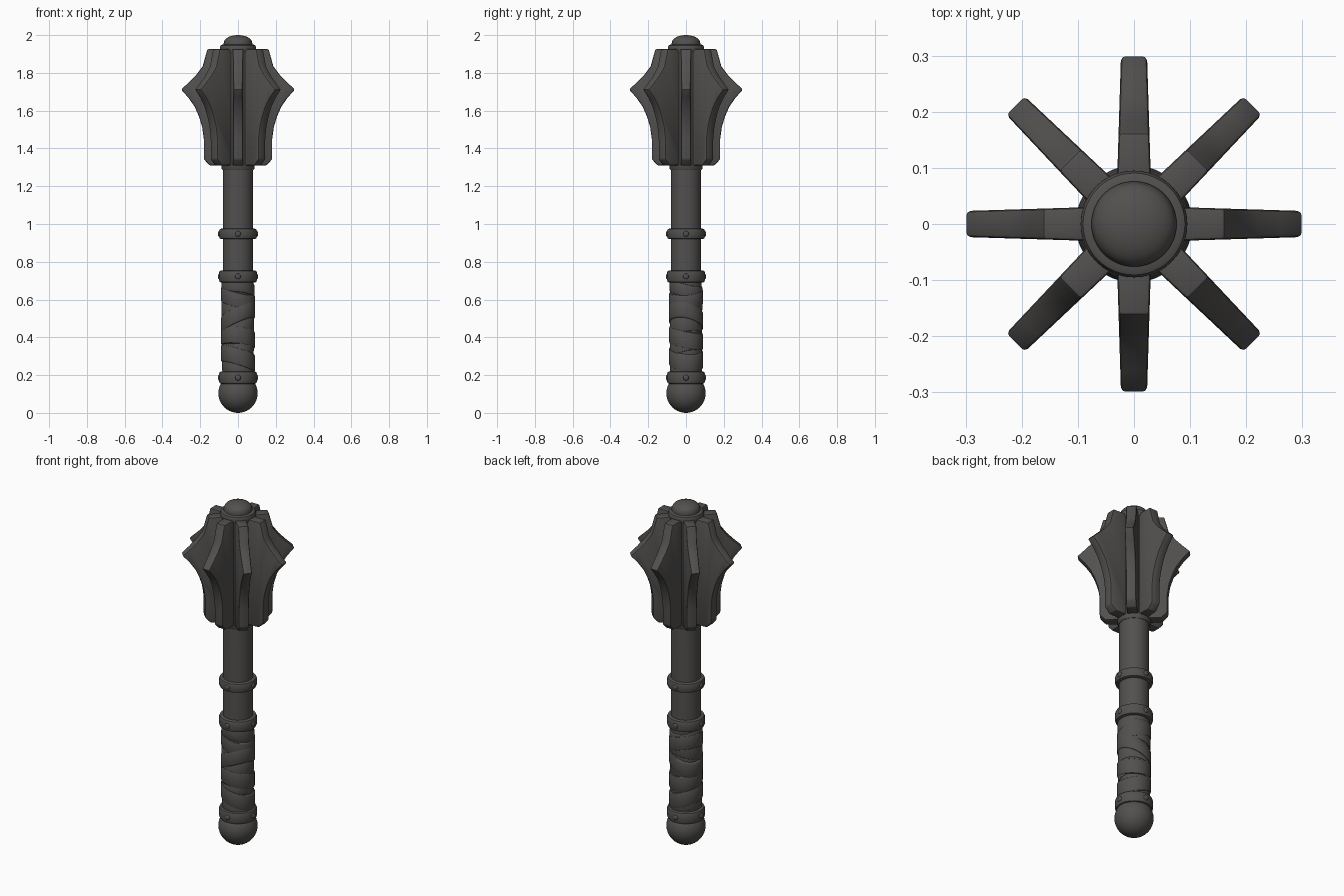
import bpy, bmesh, math
from mathutils import Matrix, Vector

if "Cube" in bpy.data.objects:
    bpy.data.objects.remove(bpy.data.objects["Cube"])

iron = bpy.data.materials.new("dark iron")
iron.diffuse_color = (0.085, 0.081, 0.078, 1)
iron.use_nodes = True
iron.node_tree.nodes["Principled BSDF"].inputs["Base Color"].default_value = iron.diffuse_color


def finish(name, bm, angle=35):
    bmesh.ops.recalc_face_normals(bm, faces=bm.faces)
    mesh = bpy.data.meshes.new(name)
    bm.to_mesh(mesh)
    bm.free()
    ob = bpy.data.objects.new(name, mesh)
    bpy.context.collection.objects.link(ob)
    mesh.materials.append(iron)
    bpy.ops.object.select_all(action='DESELECT')
    ob.select_set(True)
    bpy.context.view_layer.objects.active = ob
    bpy.ops.object.shade_smooth_by_angle(angle=math.radians(angle))
    return ob


def lathe(name, profile, closed=False, shear=(0, 0), n=48):
    """Spin (radius, z) points around z; shear tilts the ring."""
    bm = bmesh.new()
    rings = []
    for r, z in profile:
        if r < 1e-5:
            rings.append([bm.verts.new((0, 0, z))] * n)
            continue
        ring = []
        for i in range(n):
            a = 2 * math.pi * i / n
            x, y = r * math.cos(a), r * math.sin(a)
            ring.append(bm.verts.new((x, y, z + shear[0] * x + shear[1] * y)))
        rings.append(ring)
    pairs = list(zip(rings, rings[1:]))
    if closed:
        pairs.append((rings[-1], rings[0]))
    for lo, hi in pairs:
        for i in range(n):
            j = (i + 1) % n
            vs = list(dict.fromkeys((lo[i], lo[j], hi[j], hi[i])))
            if len(vs) > 2:
                bm.faces.new(vs)
    return finish(name, bm)


def band(name, r_in, r_out, z0, z1, b, shear=(0, 0)):
    """Ring with softened outer edges."""
    k = b * 0.3
    return lathe(name, [(r_in, z0), (r_out - b, z0), (r_out - k, z0 + k), (r_out, z0 + b),
                        (r_out, z1 - b), (r_out - k, z1 - k), (r_out - b, z1), (r_in, z1)],
                 True, shear)


# pommel
lathe("pommel", [(0.104 * math.sin(math.pi * i / 20), 0.104 - 0.104 * math.cos(math.pi * i / 20))
                 for i in range(21)])

# shaft and head core
lathe("shaft", [(0, 0.15), (0.078, 0.15), (0.08, 0.75), (0.08, 1.3), (0, 1.3)])
lathe("head_core", [(0, 1.285), (0.082, 1.285), (0.088, 1.295), (0.088, 1.92), (0, 1.92)])

# top collar and dome
band("top_collar", 0.02, 0.095, 1.905, 1.95, 0.014)
dome = [(0.02, 1.93), (0.074, 1.93), (0.076, 1.955)]
dome += [(0.074 * math.cos(t * math.pi / 16), 1.962 + 0.038 * math.sin(t * math.pi / 16))
         for t in range(8)] + [(0, 2.0)]
lathe("top_dome", dome)

# riveted rings
for i, (z0, z1) in enumerate([(0.153, 0.22), (0.69, 0.755), (0.92, 0.976)]):
    band(f"ring_{i + 1}", 0.06, 0.1, z0, z1, 0.012)
    bm = bmesh.new()
    for q in range(4):
        a = q * math.pi / 2
        m = (Matrix.Translation((0.099 * math.cos(a), 0.099 * math.sin(a), (z0 + z1) / 2))
             @ Matrix.Rotation(a, 4, 'Z') @ Matrix.Diagonal((0.008, 0.015, 0.015, 1)))
        bmesh.ops.create_uvsphere(bm, u_segments=12, v_segments=8, radius=1, matrix=m)
    finish(f"ring_rivets_{i + 1}", bm, 60)

# leather style grip wraps: overlapping tilted bands (centre z, half height, radius, tilt)
lathe("grip_core", [(0, 0.2), (0.082, 0.2), (0.082, 0.71), (0, 0.71)])
wraps = [(0.245, 0.035, 0.086, -0.15, 0.1), (0.29, 0.045, 0.090, -0.30, -0.1),
         (0.35, 0.040, 0.086, 0.20, 0.25), (0.395, 0.045, 0.089, -0.1, -0.2),
         (0.455, 0.045, 0.086, 0.25, 0.15), (0.505, 0.042, 0.091, 0.45, -0.2),
         (0.56, 0.045, 0.087, 0.1, 0.3), (0.605, 0.040, 0.090, -0.25, 0.1),
         (0.655, 0.035, 0.087, -0.1, -0.25)]
for i, (z, h, r, sx, sy) in enumerate(wraps):
    band(f"grip_wrap_{i + 1}", 0.06, r, z - h, z + h, 0.007, (sx, sy))

# eight head flanges: one tapered plate repeated around the core
outline = [(0.05, 1.31), (0.15, 1.31), (0.181, 1.343), (0.181, 1.45), (0.19, 1.515),
           (0.207, 1.57), (0.23, 1.622), (0.262, 1.668), (0.301, 1.712), (0.262, 1.748),
           (0.222, 1.788), (0.187, 1.835), (0.162, 1.926), (0.05, 1.926)]


def half_thick(r):
    return 0.031 - 0.031 * (r - 0.05)


for k in range(8):
    bm = bmesh.new()
    sides = [[bm.verts.new((r, s * half_thick(r), z)) for r, z in outline] for s in (-1, 1)]
    bm.faces.new(sides[0])
    bm.faces.new(sides[1][::-1])
    n = len(outline)
    for i in range(n):
        j = (i + 1) % n
        bm.faces.new((sides[0][i], sides[0][j], sides[1][j], sides[1][i]))
    bmesh.ops.recalc_face_normals(bm, faces=bm.faces)
    bm.normal_update()
    sharp = [e for e in bm.edges if e.calc_face_angle(0) > math.radians(35)]
    bmesh.ops.bevel(bm, geom=sharp, offset=0.007, segments=2, profile=0.5, affect='EDGES',
                    clamp_overlap=True)
    bmesh.ops.rotate(bm, verts=bm.verts, cent=Vector((0, 0, 0)),
                     matrix=Matrix.Rotation(k * math.pi / 4, 3, 'Z'))
    finish(f"head_flange_{k + 1}", bm, 30)
